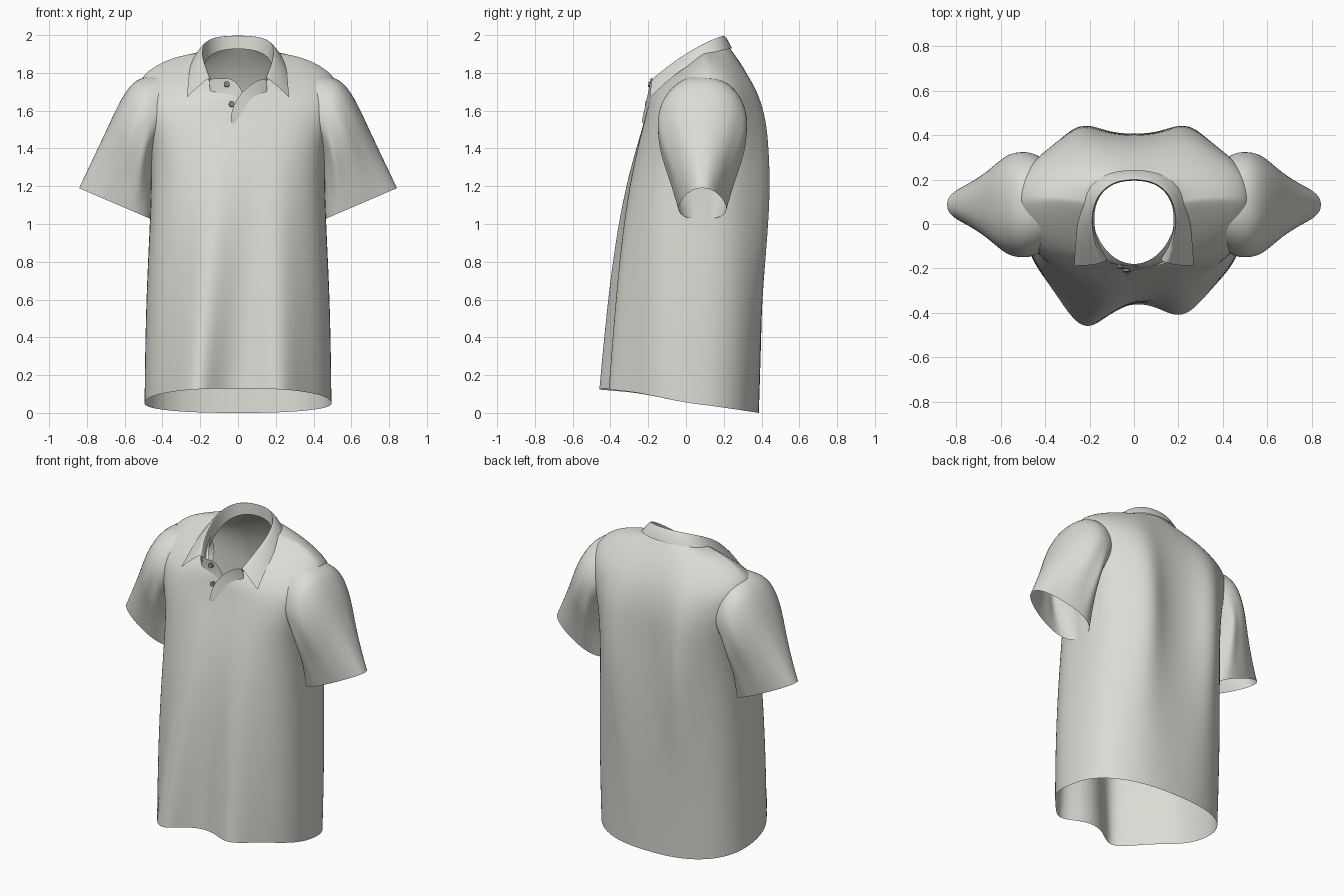
import bpy, bmesh, math
from mathutils import Vector

if "Cube" in bpy.data.objects:
    bpy.data.objects.remove(bpy.data.objects["Cube"])


def material(name, rgb):
    m = bpy.data.materials.new(name)
    m.diffuse_color = (*rgb, 1)
    m.use_nodes = True
    m.node_tree.nodes["Principled BSDF"].inputs["Base Color"].default_value = m.diffuse_color
    return m


FABRIC = material("pale grey fabric", (0.70, 0.72, 0.655))
BUTTON = material("button grey", (0.22, 0.22, 0.20))


def sheet(name, rows, closed, levels=2):
    """Skin a list of equal-length point rows into a smooth cloth sheet."""
    bm = bmesh.new()
    grid = [[bm.verts.new(p) for p in row] for row in rows]
    n = len(rows[0])
    for a, b in zip(grid, grid[1:]):
        for i in range(n if closed else n - 1):
            j = (i + 1) % n
            bm.faces.new((a[i], a[j], b[j], b[i]))
    bmesh.ops.recalc_face_normals(bm, faces=bm.faces)
    me = bpy.data.meshes.new(name)
    bm.to_mesh(me)
    bm.free()
    me.materials.append(FABRIC)
    for p in me.polygons:
        p.use_smooth = True
    ob = bpy.data.objects.new(name, me)
    bpy.context.collection.objects.link(ob)
    if levels:
        mod = ob.modifiers.new("smooth", 'SUBSURF')
        mod.levels = mod.render_levels = levels
    return ob


def spow(v, e):
    return math.copysign(abs(v) ** e, v)


def bump(v, centre, width):
    return math.exp(-((v - centre) / width) ** 2)


# Torso rings: half width, front y, side y, back y, front z, side z, back z, squareness
TORSO = [
    (.495, -.350, .03, .386, .13, .05, .00, 2.4),
    (.493, -.343, .03, .393, .30, .25, .22, 2.5),
    (.487, -.333, .04, .402, .60, .57, .55, 2.6),
    (.473, -.318, .05, .405, .90, .88, .87, 2.7),
    (.460, -.295, .06, .403, 1.15, 1.15, 1.15, 2.8),
    (.460, -.268, .08, .400, 1.33, 1.36, 1.36, 2.9),
    (.492, -.240, .08, .400, 1.47, 1.53, 1.53, 2.9),
    (.528, -.217, .09, .380, 1.56, 1.67, 1.65, 2.7),
    (.530, -.203, .10, .354, 1.62, 1.768, 1.73, 2.4),
    (.430, -.192, .11, .310, 1.67, 1.848, 1.82, 2.1),
    (.310, -.186, .11, .262, 1.69, 1.892, 1.89, 2.0),
    (.195, -.180, .09, .225, 1.70, 1.905, 1.94, 2.0),
]


def torso_ring(w, yf, ys, yb, zf, zs, zb, n, count=72):
    ring = []
    for i in range(count):
        t = 2 * math.pi * i / count
        s = spow(math.sin(t), 2 / n)
        x = w * spow(math.cos(t), 2 / n)
        y = ys + abs(s) * ((yf if s < 0 else yb) - ys)
        z = zs + ((zf if s < 0 else zb) - zs) * abs(s) ** 1.1
        k = abs(s) ** 1.5
        if s < 0:  # two drape folds that widen toward the front hem
            fade = max(0, 1 - z / 1.5)
            y -= k * fade * (.165 * bump(x, -.25 + .13 * z, .13)
                             + .10 * bump(x, .23 - .02 * z, .12))
        else:      # shoulder blade fullness
            y += k * .07 * bump(abs(x), .25, .12) * bump(z, 1.2, .50)
        ring.append((x, y, z))
    return ring


sheet("torso", [torso_ring(*r) for r in TORSO], True)

# Sleeve rings: outer x, z, inner x, z, half depth in y, taper to the outside
SLEEVE = [
    (.40, 1.790, .33, 1.50, .200, .25),
    (.47, 1.785, .38, 1.46, .240, .25),
    (.560, 1.760, .425, 1.41, .266, .20),
    (.637, 1.630, .447, 1.34, .262, .20),
    (.690, 1.510, .453, 1.27, .242, .25),
    (.755, 1.375, .456, 1.18, .205, .35),
    (.842, 1.190, .458, 1.025, .155, .45),
]


def sleeve_ring(k, side, count=40):
    ox, oz, ix, iz, h, taper = SLEEVE[k]
    ring = []
    for i in range(count):
        t = 2 * math.pi * i / count
        c = spow(math.cos(t), .9)
        f = (1 + c) / 2
        # soft gathers under the arm
        d = h * (1 - taper * f + .04 * math.cos(9 * t) * (1 - f) * (2 < k < 6))
        ring.append((side * (ix + (ox - ix) * f),
                     .087 + d * spow(math.sin(t), .85), iz + (oz - iz) * f))
    return ring


for side, label in ((1, "left"), (-1, "right")):
    sheet(label + "_sleeve",
          [sleeve_ring(k, side) for k in range(len(SLEEVE))], True)

# Collar: half curves from centre back to front, mirrored to the other side
STAND = [(0, .20, 1.93), (.10, .185, 1.92), (.165, .12, 1.885),
         (.185, .03, 1.82), (.168, -.08, 1.75), (.11, -.165, 1.70)]
TOP = [(0, .203, 2.002), (.10, .188, 1.998), (.168, .125, 1.975),
       (.192, .03, 1.926), (.180, -.07, 1.860), (.15, -.175, 1.775)]
EDGE = [(0, .248, 1.93), (.13, .232, 1.927), (.218, .155, 1.915),
        (.250, .04, 1.858), (.262, -.07, 1.785), (.270, -.188, 1.672)]


def mirrored(half):
    return [(-x, y, z) for x, y, z in reversed(half[1:])] + half


def blend(a, b, f, out=0):
    return [tuple(Vector(p).lerp(Vector(q), f) + Vector((p[0], p[1], 0)) * out)
            for p, q in zip(a, b)]


collar = sheet("collar", [mirrored(r) for r in (
    STAND, blend(STAND, TOP, .85), TOP, blend(TOP, EDGE, .15, .03),
    blend(TOP, EDGE, .6, .03), EDGE)], False, 3)
# keep the collar points sharp
crease = collar.data.attributes.new("crease_vert", 'FLOAT', 'POINT')
for v in collar.data.vertices:
    if abs(v.co.x) > .26 and v.co.z < 1.68:
        crease.data[v.index].value = 1


# Placket flaps: strips from a free upper edge down to an edge sunk in the chest
def placket(name, upper, lower, lift):
    def at(x, z, out):
        return (x, -.186 - max(0, 1.70 - z) * .25 - out + x * x, z)
    rows = []
    for j in range(5):
        f = j / 4
        rows.append([at(a[0] + (b[0] - a[0]) * f, a[1] + (b[1] - a[1]) * f,
                        lift - (lift + .018) * f)
                     for a, b in zip(upper, lower)])
    sheet(name, rows, False, 1)


placket("under_placket",
        [(-.155, 1.772), (-.11, 1.768), (-.06, 1.772), (-.02, 1.768), (.03, 1.70)],
        [(-.14, 1.64), (-.11, 1.60), (-.08, 1.56), (-.05, 1.53), (-.01, 1.52)], .004)
placket("over_placket",
        [(.155, 1.772), (.10, 1.764), (.04, 1.715), (-.01, 1.665),
         (-.033, 1.60), (-.042, 1.54)],
        [(.15, 1.64), (.12, 1.59), (.09, 1.55), (.06, 1.53),
         (.03, 1.52), (0, 1.52)], .012)

# Buttons
for i, (x, y, z) in enumerate(((-.06, -.192, 1.74), (-.034, -.209, 1.635))):
    bpy.ops.mesh.primitive_cylinder_add(vertices=20, radius=.015, depth=.014,
                                        location=(x, y, z),
                                        rotation=(math.radians(80), 0, 0))
    ob = bpy.context.object
    ob.name = "button_%d" % (i + 1)
    ob.data.materials.append(BUTTON)
    bpy.ops.object.shade_smooth_by_angle()
